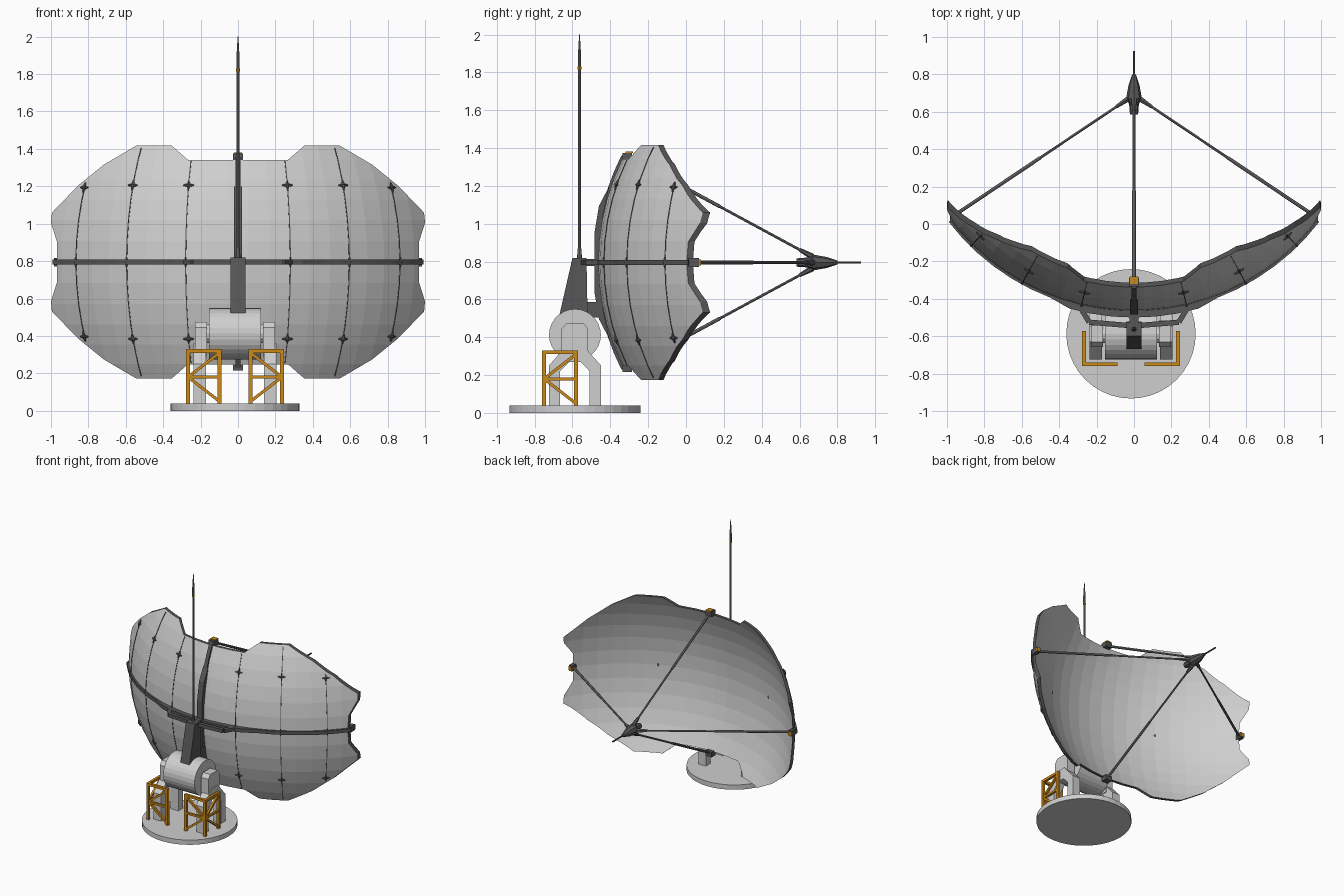
import bpy, bmesh, math
from mathutils import Vector, Matrix

if "Cube" in bpy.data.objects:
    bpy.data.objects.remove(bpy.data.objects["Cube"])

R, YC, ZC = 1.237, 0.772, 0.795      # dish sphere radius and centre
MX, MY = -0.016, -0.587              # mount centre
STEP = 5.23                          # dish facet angle in degrees


def material(name, r, g, b):
    m = bpy.data.materials.new(name)
    m.diffuse_color = (r, g, b, 1)
    m.use_nodes = True
    m.node_tree.nodes["Principled BSDF"].inputs["Base Color"].default_value = m.diffuse_color
    return m


LIGHT = material("light_grey", 0.62, 0.62, 0.62)
MID = material("mid_grey", 0.2, 0.2, 0.2)
DARK = material("dark_grey", 0.095, 0.095, 0.095)
ORANGE = material("orange", 0.6, 0.25, 0.01)


def make(name, mat, bm):
    me = bpy.data.meshes.new(name)
    bm.to_mesh(me)
    bm.free()
    me.materials.append(mat)
    ob = bpy.data.objects.new(name, me)
    bpy.context.collection.objects.link(ob)
    return ob


def rod(bm, a, b, r1, r2=None, n=8):
    """Tapered rod from a to b; n=4 gives a square bar of half width r."""
    a, b = Vector(a), Vector(b)
    r2 = r1 if r2 is None else r2
    k = math.sqrt(2) if n == 4 else 1
    m = Matrix.Translation((a + b) / 2) @ (b - a).to_track_quat('Z', 'Y').to_matrix().to_4x4()
    if n == 4:
        m = m @ Matrix.Rotation(math.pi / 4, 4, 'Z')
    bmesh.ops.create_cone(bm, cap_ends=True, segments=n, radius1=r1 * k, radius2=r2 * k,
                          depth=(b - a).length, matrix=m)


def box(bm, c, s):
    bmesh.ops.create_cube(bm, size=1, matrix=Matrix.Translation(c) @ Matrix.Diagonal((*s, 1)))


def prism(bm, pts, axis, lo, hi):
    """Extrude a 2D profile along axis: x uses (y,z), y uses (x,z), z uses (x,y)."""
    def put(p, h):
        return {'x': (h, p[0], p[1]), 'y': (p[0], h, p[1]), 'z': (p[0], p[1], h)}[axis]
    A = [bm.verts.new(put(p, lo)) for p in pts]
    B = [bm.verts.new(put(p, hi)) for p in pts]
    fs = [bm.faces.new(A), bm.faces.new(B[::-1])]
    n = len(pts)
    for i in range(n):
        fs.append(bm.faces.new((A[i], B[i], B[(i + 1) % n], A[(i + 1) % n])))
    bmesh.ops.recalc_face_normals(bm, faces=fs)


def sph(lon, lat, d=0.0):
    """Point on the dish back; angles in degrees, d is height above it."""
    o, a, r = math.radians(lon), math.radians(lat), R + d
    return Vector((r * math.cos(a) * math.sin(o), YC - r * math.cos(a) * math.cos(o),
                   ZC + r * math.sin(a)))


def lat_of(dz):
    return math.degrees(math.asin(dz / R))


# Dish: faceted spherical shell trimmed by the scalloped outline
bm = bmesh.new()
lons = [(i + 0.5) * STEP for i in range(-12, 12)]
lats = [i * STEP for i in range(-7, 8)]
grid = [[bm.verts.new(sph(o, a)) for a in lats] for o in lons]
for i in range(len(lons) - 1):
    for j in range(len(lats) - 1):
        bm.faces.new((grid[i][j], grid[i + 1][j], grid[i + 1][j + 1], grid[i][j + 1]))
dish = make("dish", LIGHT, bm)
dish.data.materials.append(DARK)
quarter = [(0.268, 0.547), (0.354, 0.622), (0.545, 0.622), (0.717, 0.521), (0.856, 0.408),
           (0.995, 0.264), (1.0, 0.21), (0.968, 0.109)]
half = quarter + [(x, -z) for x, z in quarter[::-1]]
outline = [(x, ZC + z) for x, z in half + [(-x, z) for x, z in half[::-1]]]
bm = bmesh.new()
prism(bm, outline, 'y', -1.5, 1.5)
cutter = make("dish_cutter", LIGHT, bm)
cutter.hide_render = True
sol = dish.modifiers.new("shell", 'SOLIDIFY')
sol.thickness, sol.offset = 0.02, -1
cut = dish.modifiers.new("trim", 'BOOLEAN')
cut.operation, cut.solver, cut.object = 'INTERSECT', 'EXACT', cutter
deps = bpy.context.evaluated_depsgraph_get()
dish.data = bpy.data.meshes.new_from_object(dish.evaluated_get(deps))
dish.modifiers.clear()
bpy.data.objects.remove(cutter)
for p in dish.data.polygons:            # dark trimmed rim
    p.material_index = 1 if abs(p.normal.y) < 0.01 else 0

# Panel seams and the small fasteners on them
seams, clips = bmesh.new(), bmesh.new()
for lon, top in ((2.5 * STEP, 0.54), (5.5 * STEP, 0.61), (8.5 * STEP, 0.41)):
    for s in (-1, 1):
        end = lat_of(top)
        path = [-end] + [a for a in lats if abs(a) < end - 0.5] + [end]
        for a, b in zip(path, path[1:]):
            rod(seams, sph(s * lon, a), sph(s * lon, b), 0.0025, n=4)
        for dz in (-0.41, 0, 0.41):
            if abs(dz) > top - 0.02:
                dz *= 0.97
            a = lat_of(dz)
            c = sph(s * lon, a, 0.003)
            for do, da in ((1.4, 0), (-1.4, 0), (0, 1.3), (0, -1.3)):
                rod(clips, c, sph(s * lon + do, a + da, 0.003), 0.011, 0.003, 6)
make("panel_seams", DARK, seams)
make("panel_fasteners", DARK, clips)

# Back ribs: horizontal and vertical, thicker near the middle
bm = bmesh.new()
ang = [i * 52.5 / 10 for i in range(-10, 11)]
outer = [(sph(a, 0, 0.035 if abs(a) < 16 else 0.012).xy) for a in ang]
inner = [(sph(a, 0, -0.012).xy) for a in ang]
prism(bm, outer + inner[::-1], 'z', ZC - 0.014, ZC + 0.014)
make("horizontal_rib", DARK, bm)
bm = bmesh.new()
ang = [i * 27 / 6 for i in range(-6, 7)]
outer = [(sph(0, a, 0.012).yz) for a in ang]
inner = [(sph(0, a, -0.012).yz) for a in ang]
prism(bm, outer + inner[::-1], 'x', -0.014, 0.014)
spine = [(-0.405, 0.405), (-0.46, 0.30), (-0.485, 0.15)]
spine = [(y, ZC + z) for y, z in spine] + [(y, ZC - z) for y, z in spine[::-1]]
prism(bm, spine + [(-0.44, 0.55), (-0.455, ZC), (-0.44, 1.04)], 'x', -0.022, 0.022)
make("vertical_rib", DARK, bm)

# Frame joining the ribs to the pylon
bm = bmesh.new()
for s in (-1, 1):
    pts = [(0, -0.545, ZC), (s * 0.24, -0.525, ZC), (s * 0.285, -0.45, ZC), (s * 0.5, -0.352, ZC)]
    for a, b in zip(pts, pts[1:]):
        rod(bm, a, b, 0.014, n=4)
box(bm, (0, -0.50, ZC), (0.05, 0.10, 0.035))
box(bm, (0, -0.495, 0.545), (0.05, 0.10, 0.08))
make("back_frame", DARK, bm)

# Pylon on the drum
bm = bmesh.new()
prism(bm, [(-0.60, 0.82), (-0.526, 0.82), (-0.52, 0.5), (-0.68, 0.47)], 'x', -0.04, 0.04)
make("pylon", DARK, bm)

# Mast with orange band
bm = bmesh.new()
rod(bm, (0, -0.563, 0.8), (0, -0.563, 0.87), 0.014, 0.010)
rod(bm, (0, -0.563, 0.87), (0, -0.563, 1.815), 0.008)
rod(bm, (0, -0.563, 1.83), (0, -0.563, 1.88), 0.009)
rod(bm, (0, -0.563, 1.88), (0, -0.563, 2.0), 0.009, 0.002)
make("mast", MID, bm)
bm = bmesh.new()
rod(bm, (0, -0.563, 1.815), (0, -0.563, 1.83), 0.010)
make("mast_band", ORANGE, bm)

# Rim brackets, struts and feed hub sockets
br, pads, st, hub = bmesh.new(), bmesh.new(), bmesh.new(), bmesh.new()
for dx, dz in ((1, 0), (-1, 0), (0, 1), (0, -1)):
    if dx:
        p = Vector((dx * 0.97, 0.04, ZC))
        box(br, p, (0.03, 0.06, 0.045))
        box(pads, p + Vector((0, 0.034, 0)), (0.03, 0.008, 0.03))
    else:
        p = Vector((0, -0.31, ZC + dz * 0.56))
        box(br, p, (0.055, 0.05, 0.04))
        if dz > 0:
            box(pads, p + Vector((0, 0.01, 0.023)), (0.045, 0.04, 0.008))
    q = Vector((dx * 0.03, 0.67, ZC + dz * 0.03))
    mid = p.lerp(q, 0.5)
    rod(st, p, mid, 0.0095)
    rod(st, mid, q, 0.007)
    rod(hub, p.lerp(q, 0.93), q, 0.010, 0.017, 6)
make("rim_brackets", DARK, br)
make("rim_bracket_pads", ORANGE, pads)
make("feed_struts", MID, st)

# Feed: hub, cone and tip rod
for y0, y1, r0, r1 in ((0.585, 0.64, 0.022, 0.026), (0.64, 0.67, 0.026, 0.042),
                       (0.67, 0.74, 0.042, 0.030), (0.74, 0.80, 0.030, 0.010),
                       (0.80, 0.925, 0.006, 0.006)):
    rod(hub, (0, y0, ZC), (0, y1, ZC), r0, r1, 8)
make("feed_horn", DARK, hub)

# Base disc and tilting drum
bm = bmesh.new()
rod(bm, (MX, MY, 0), (MX, MY, 0.038), 0.346, n=40)
make("base_disc", LIGHT, bm)
bm = bmesh.new()
rod(bm, (MX - 0.138, MY, 0.412), (MX + 0.138, MY, 0.412), 0.137, n=28)
rod(bm, (MX - 0.17, MY, 0.412), (MX + 0.17, MY, 0.412), 0.05, n=12)
make("drum", LIGHT, bm)

# Drum supports: forked legs with a bearing block on each side
bm = bmesh.new()
fork = [(0.138, 0.03), (0.138, 0.25), (0.04, 0.36), (-0.04, 0.36), (-0.138, 0.25), (-0.138, 0.03),
        (-0.078, 0.03), (-0.078, 0.22), (-0.03, 0.27), (0.03, 0.27), (0.078, 0.22), (0.078, 0.03)]
bearing = [(0.07, 0.28), (0.07, 0.445), (0.045, 0.475), (-0.045, 0.475), (-0.07, 0.445), (-0.07, 0.28)]
for s in (-1, 1):
    prism(bm, [(MY + y, z) for y, z in fork], 'x', MX + s * 0.155, MX + s * 0.222)
    prism(bm, [(MY + y, z) for y, z in bearing], 'x', MX + s * 0.15, MX + s * 0.215)
make("drum_supports", LIGHT, bm)

# Orange corner guard frames with K bracing
bm = bmesh.new()
for s in (-1, 1):
    corner = Vector((MX + s * 0.251, -0.75, 0))
    for arm in (Vector((-s * 0.168, 0, 0)), Vector((0, 0.168, 0))):
        far = corner + arm
        Z = Vector((0, 0, 1))
        for p in (corner, far):
            rod(bm, p + Z * 0.03, p + Z * 0.33, 0.010, n=4)
        rod(bm, corner + Z * 0.32, far + Z * 0.32, 0.010, n=4)
        for zf in (0.05, 0.18, 0.31):
            rod(bm, corner + Z * 0.18, far + Z * zf, 0.008, n=4)
make("guard_frames", ORANGE, bm)
